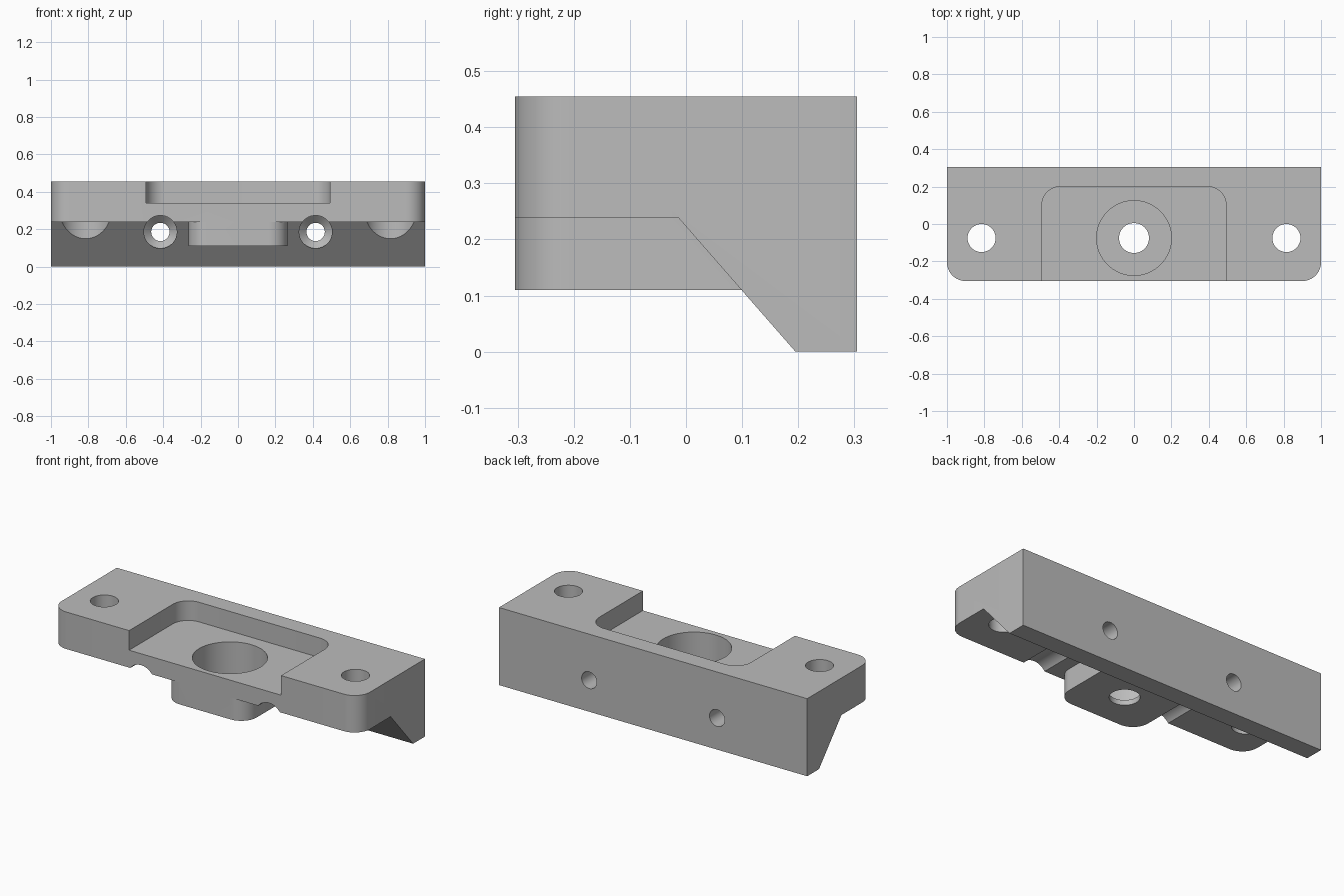
import bpy, bmesh, math
from mathutils import Matrix

cube = bpy.data.objects.get("Cube")
if cube:
    bpy.data.objects.remove(cube, do_unlink=True)

TOP, FRONT, BACK = 0.455, -0.305, 0.305
UNDER = 0.238      # underside of the flange
SIDES = 64


def finish(name, bm):
    bmesh.ops.recalc_face_normals(bm, faces=bm.faces)
    mesh = bpy.data.meshes.new(name)
    bm.to_mesh(mesh)
    bm.free()
    obj = bpy.data.objects.new(name, mesh)
    bpy.context.collection.objects.link(obj)
    return obj


def prism(name, points, lo, hi):
    """Extrude a (y, z) profile along x."""
    bm = bmesh.new()
    face = bm.faces.new([bm.verts.new((lo, y, z)) for y, z in points])
    ext = bmesh.ops.extrude_face_region(bm, geom=[face])
    moved = [v for v in ext["geom"] if isinstance(v, bmesh.types.BMVert)]
    bmesh.ops.translate(bm, verts=moved, vec=(hi - lo, 0, 0))
    return finish(name, bm)


def rounded_box(name, half, y0, y1, z0, z1, radius, round_y):
    """Box whose two upright edges at y = round_y are rounded."""
    bm = bmesh.new()
    bmesh.ops.create_cube(bm, size=1)
    for v in bm.verts:
        v.co = (half * 2 * v.co.x,
                y0 if v.co.y < 0 else y1,
                z0 if v.co.z < 0 else z1)
    edges = [e for e in bm.edges
             if all(abs(v.co.y - round_y) < 1e-5 for v in e.verts)
             and abs(e.verts[0].co.z - e.verts[1].co.z) > 1e-4]
    bmesh.ops.bevel(bm, geom=edges, offset=radius, segments=12,
                    profile=0.5, affect='EDGES')
    return finish(name, bm)


def lathe(name, profile, location, along_y=False):
    """Turn a (radius, distance) profile about z, or about y."""
    bm = bmesh.new()
    rings = []
    for r, t in profile:
        rings.append([bm.verts.new((r * math.cos(a), r * math.sin(a), t))
                      for a in (math.tau * i / SIDES for i in range(SIDES))])
    for low, high in zip(rings, rings[1:]):
        for i in range(SIDES):
            j = (i + 1) % SIDES
            bm.faces.new((low[i], low[j], high[j], high[i]))
    bm.faces.new(rings[0])
    bm.faces.new(rings[-1])
    turn = Matrix.Rotation(-math.pi / 2 if along_y else 0, 4, 'X')
    bm.transform(Matrix.Translation(location) @ turn)
    return finish(name, bm)


def combine(target, tool, operation):
    mod = target.modifiers.new(tool.name, 'BOOLEAN')
    mod.operation, mod.solver, mod.object = operation, 'EXACT', tool
    bpy.context.view_layer.objects.active = target
    bpy.ops.object.modifier_apply(modifier=mod.name)
    bpy.data.objects.remove(tool, do_unlink=True)


# Main block with rounded front corners
body = rounded_box("mounting_bracket", 1, FRONT, BACK, 0, TOP, 0.1, FRONT)

# Step and sloped underside
combine(body, prism("underside_cut",
                    [(-0.5, UNDER), (-0.013, UNDER), (0.195, 0),
                     (0.195, -0.1), (-0.5, -0.1)], -1.2, 1.2), 'DIFFERENCE')

# Central boss below the flange
combine(body, rounded_box("centre_boss", 0.265, FRONT, 0.15, 0.11, 0.3,
                          0.1, FRONT), 'UNION')

# Open-fronted pocket in the top
combine(body, rounded_box("top_pocket", 0.493, -0.5, 0.2, 0.34, 0.6,
                          0.1, 0.2), 'DIFFERENCE')

# Counterbored centre hole
combine(body, lathe("centre_bore",
                    [(0.08, 0), (0.08, 0.14), (0.2, 0.14), (0.2, 0.6)],
                    (0, -0.075, 0)), 'DIFFERENCE')

for side in (-1, 1):
    # Upright bolt holes with relief in the slope
    combine(body, lathe("bolt_hole",
                        [(0.14, -0.1), (0.14, UNDER), (0.075, UNDER), (0.075, 0.6)],
                        (side * 0.815, -0.075, 0)), 'DIFFERENCE')
    # Countersunk screw holes running front to back
    combine(body, lathe("screw_hole",
                        [(0.088, -0.5), (0.088, 0.125), (0.049, 0.164), (0.049, 0.5)],
                        (side * 0.415, 0, 0.185), along_y=True), 'DIFFERENCE')

# Plain grey material
grey = bpy.data.materials.new("plain_grey")
grey.use_nodes = True
colour = (0.5, 0.5, 0.5, 1)
grey.diffuse_color = colour
grey.node_tree.nodes["Principled BSDF"].inputs["Base Color"].default_value = colour
body.data.materials.clear()
body.data.materials.append(grey)

bpy.ops.object.select_all(action='DESELECT')
body.select_set(True)
bpy.context.view_layer.objects.active = body
bpy.ops.object.shade_smooth_by_angle(angle=math.radians(25))
